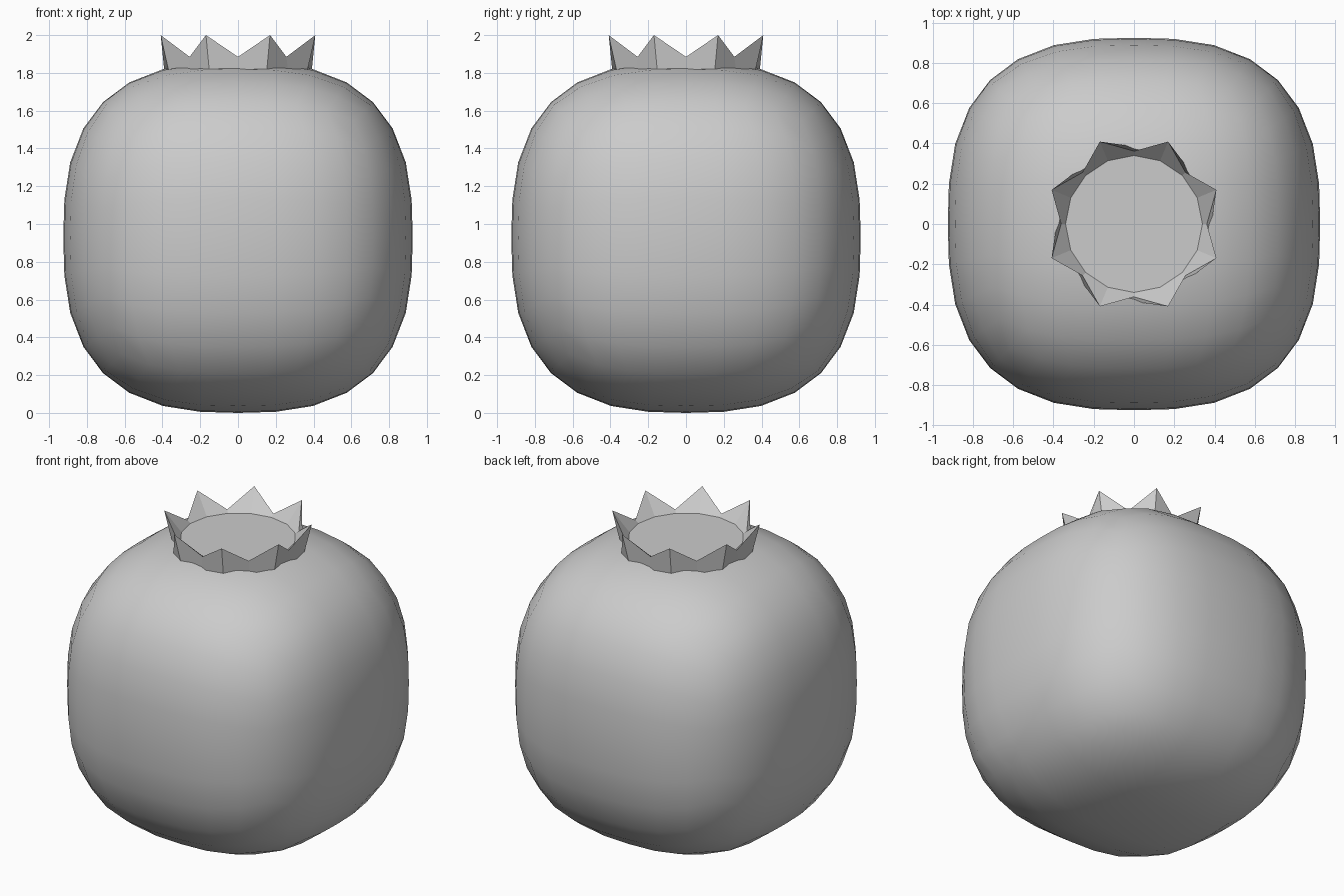
import bpy, bmesh, math
from mathutils import Vector

if "Cube" in bpy.data.objects:
    bpy.data.objects.remove(bpy.data.objects["Cube"])

def make_object(name, bm, smooth):
    bmesh.ops.recalc_face_normals(bm, faces=bm.faces)
    for f in bm.faces:
        f.smooth = smooth
    me = bpy.data.meshes.new(name)
    bm.to_mesh(me)
    bm.free()
    ob = bpy.data.objects.new(name, me)
    bpy.context.collection.objects.link(ob)
    return ob

# Fruit body: cube grid (8 x 8 per side) rounded into a boxy ball
POWER = 2.69
bm = bmesh.new()
bmesh.ops.create_cube(bm, size=2)
bmesh.ops.subdivide_edges(bm, edges=bm.edges[:], cuts=7, use_grid_fill=True)
for v in bm.verts:
    d = Vector([t * (0.86 + 0.14 * t * t) for t in v.co])
    d /= sum(abs(t) ** POWER for t in d) ** (1 / POWER)
    v.co = (d.x * 0.925, d.y * 0.925, d.z * 0.928 + 0.928)
make_object("fruit_body", bm, True)

# Crown: eight flared points around a flat cap
SIDES = 16
bm = bmesh.new()

def ring(radius_z):
    verts = []
    for i in range(SIDES):
        r, z = radius_z(i)
        a = 2 * math.pi * i / SIDES
        verts.append(bm.verts.new((r * math.cos(a), r * math.sin(a), z)))
    return verts

rings = [
    ring(lambda i: (0.385, 1.76)),
    ring(lambda i: (0.443, 2.0) if i % 2 else (0.362, 1.885)),
    ring(lambda i: (0.34, 1.87)),
]
for low, high in zip(rings, rings[1:]):
    for i in range(SIDES):
        j = (i + 1) % SIDES
        bm.faces.new((low[i], low[j], high[j], high[i]))
bm.faces.new(rings[-1])
bm.faces.new(rings[0][::-1])
make_object("crown", bm, False)
